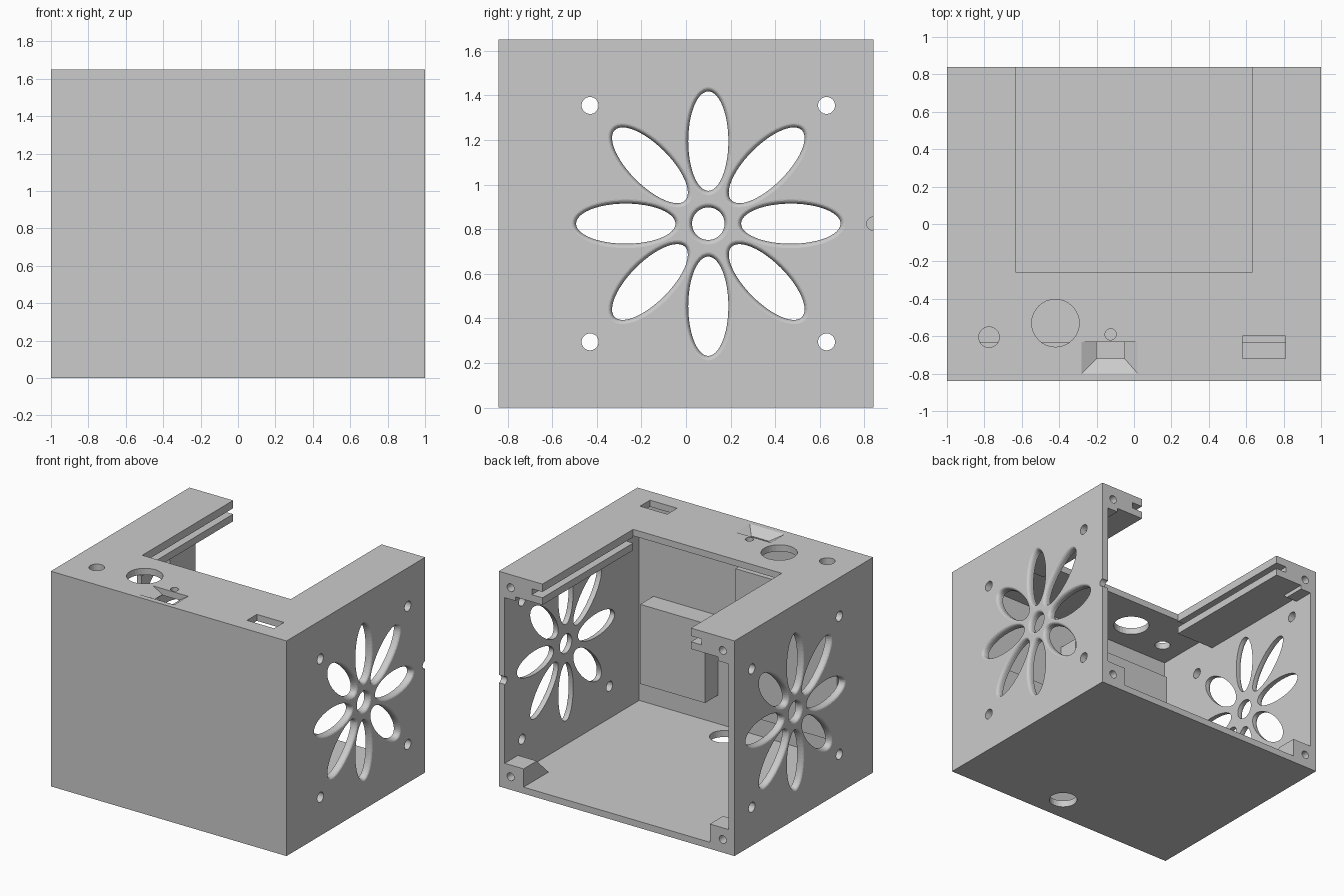
import bpy, bmesh, math
from mathutils import Vector, Matrix

cube = bpy.data.objects.get("Cube")
if cube:
    bpy.data.objects.remove(cube, do_unlink=True)

grey = bpy.data.materials.new("plain_grey")
grey.use_nodes = True
COLOUR = (0.6, 0.6, 0.6, 1)
grey.diffuse_color = COLOUR
grey.node_tree.nodes["Principled BSDF"].inputs["Base Color"].default_value = COLOUR

W, D, H, T = 1.0, 0.84, 1.65, 0.05   # half width, half depth, height, wall


def loft(bm, rings):
    """Closed solid through a list of equal-length point rings."""
    loops = [[bm.verts.new(p) for p in ring] for ring in rings]
    for a, b in zip(loops, loops[1:]):
        for i in range(len(a)):
            j = (i + 1) % len(a)
            bm.faces.new((a[i], a[j], b[j], b[i]))
    bm.faces.new(loops[0][::-1])
    bm.faces.new(loops[-1])


def add_box(bm, x0, x1, y0, y1, z0, z1):
    loft(bm, [[(x0, y0, z), (x1, y0, z), (x1, y1, z), (x0, y1, z)] for z in (z0, z1)])


def add_rod(bm, centre, radius, length, axis, sides=32):
    turn = Vector((0, 0, 1)).rotation_difference(Vector(axis)).to_matrix().to_4x4()
    bmesh.ops.create_cone(bm, cap_ends=True, segments=sides, radius1=radius, radius2=radius,
                          depth=length, matrix=Matrix.Translation(centre) @ turn)


def finish(bm, name, cutter=None):
    bmesh.ops.recalc_face_normals(bm, faces=bm.faces)
    mesh = bpy.data.meshes.new(name)
    bm.to_mesh(mesh)
    bm.free()
    mesh.materials.append(grey)
    ob = bpy.data.objects.new(name, mesh)
    bpy.context.collection.objects.link(ob)
    for c in cutter or []:
        mod = ob.modifiers.new("cut", 'BOOLEAN')
        mod.operation, mod.solver, mod.object = 'DIFFERENCE', 'EXACT', c
    return ob


def helper(bm, name):
    ob = finish(bm, name)
    ob.hide_render = True
    ob.hide_viewport = True
    ob.display_type = 'WIRE'
    return ob


# Room inside, open at the back
bm = bmesh.new()
add_box(bm, -W + T, W - T, -D + T, D + 0.2, T, H - T)
room = helper(bm, "room_cutter")

# Lid opening and the holes in the top and floor
bm = bmesh.new()
add_box(bm, -0.63, 0.63, -0.26, D + 0.1, H - 0.1, H + 0.1)
add_box(bm, 0.58, 0.81, -0.72, -0.60, H - 0.1, H + 0.1)
for x, y, r in ((-0.42, -0.53, 0.127), (-0.775, -0.605, 0.055), (-0.125, -0.59, 0.03)):
    add_rod(bm, (x, y, H), r, 0.2, (0, 0, 1))
add_rod(bm, (0.127, -0.64, 0), 0.1, 0.2, (0, 0, 1))
openings = helper(bm, "opening_cutter")

# Flared recess in the top
bm = bmesh.new()
rings = []
for z, x0, x1, y0 in ((H - 0.1, -0.20, -0.05, -0.72), (H - 0.045, -0.20, -0.05, -0.72),
                      (H, -0.28, 0.02, -0.80), (H + 0.05, -0.28, 0.02, -0.80)):
    rings.append([(x0, y0, z), (x1, y0, z), (x1, -0.63, z), (x0, -0.63, z)])
loft(bm, rings)
recess = helper(bm, "recess_cutter")

# Flower vents with rounded rims, and screw holes, on both sides
bm = bmesh.new()
FY, FZ, N = 0.10, 0.825, 48


def vent(side, centre, a, b, angle):
    rings = []
    steps = [(-0.1, 0)] + [(-0.03 + 0.03 * math.sin(t), 0.02 * (1 - math.cos(t)))
                           for t in (i * math.pi / 10 for i in range(6))] + [(0.05, 0.02)]
    for depth, grow in steps:
        ring = []
        for i in range(N):
            t = 2 * math.pi * i / N
            u, v = (a + grow) * math.cos(t), (b + grow) * math.sin(t)
            ring.append((side * (W + depth),
                         FY + (centre + u) * math.cos(angle) - v * math.sin(angle),
                         FZ + (centre + u) * math.sin(angle) + v * math.cos(angle)))
        rings.append(ring)
    loft(bm, rings)


for side in (-1, 1):
    vent(side, 0, 0.073, 0.073, 0)
    for k in range(8):
        vent(side, 0.37, 0.223, 0.09, k * math.pi / 4)
    for dy in (-0.53, 0.53):
        for dz in (-0.53, 0.53):
            add_rod(bm, (side * W, FY + dy, FZ + dz), 0.038, 0.2, (1, 0, 0))
add_rod(bm, (W, D, FZ), 0.03, 0.2, (1, 0, 0))   # cable notch
vents = helper(bm, "vent_cutter")

# Screw holes in the back corners
bm = bmesh.new()
for x in (-0.9, 0.9):
    for z in (0.1, H - 0.1):
        add_rod(bm, (x, D, z), 0.03, 0.3, (0, 1, 0))
screws = helper(bm, "screw_cutter")

# Case shell
bm = bmesh.new()
add_box(bm, -W, W, -D, D, 0, H)
finish(bm, "case_shell", [room, openings, recess, vents])

for side, word in ((1, "left"), (-1, "right")):
    # Grooved rail for the sliding lid
    bm = bmesh.new()
    profile = [(0.97, H - 0.06), (0.72, H - 0.06), (0.72, H - 0.105), (0.63, H - 0.105),
               (0.63, H - 0.16), (0.97, H - 0.16)]
    loft(bm, [[(side * x, y, z) for x, z in profile] for y in (-0.26, D)])
    finish(bm, word + "_lid_rail", [screws])
    bm = bmesh.new()
    add_box(bm, *sorted((side * 0.63, side * 0.97)), -0.26, D, H - 0.06, H - 0.03)
    finish(bm, word + "_rail_lip")

    # Corner blocks with sloped fronts
    for level in ("lower", "upper"):
        bm = bmesh.new()
        profile = [(D, 0.01), (D, 0.19), (D - 0.16, 0.19), (D - 0.34, 0.01)]
        if level == "upper":
            profile = [(y, H - z) for y, z in profile]
            inner = 0.86
        else:
            inner = 0.79
        loft(bm, [[(side * x, y, z) for y, z in profile] for x in (inner, 0.98)])
        finish(bm, f"{level}_{word}_corner_block", [screws])

# Boxes on the inside of the front wall
bm = bmesh.new()
add_box(bm, 0.28, 0.83, -D + 0.02, -0.63, 0.27, 0.88)
finish(bm, "inner_box")
bm = bmesh.new()
add_box(bm, -0.84, 0.02, -D + 0.02, -0.63, 0.27, 1.37)
finish(bm, "inner_tall_box")
